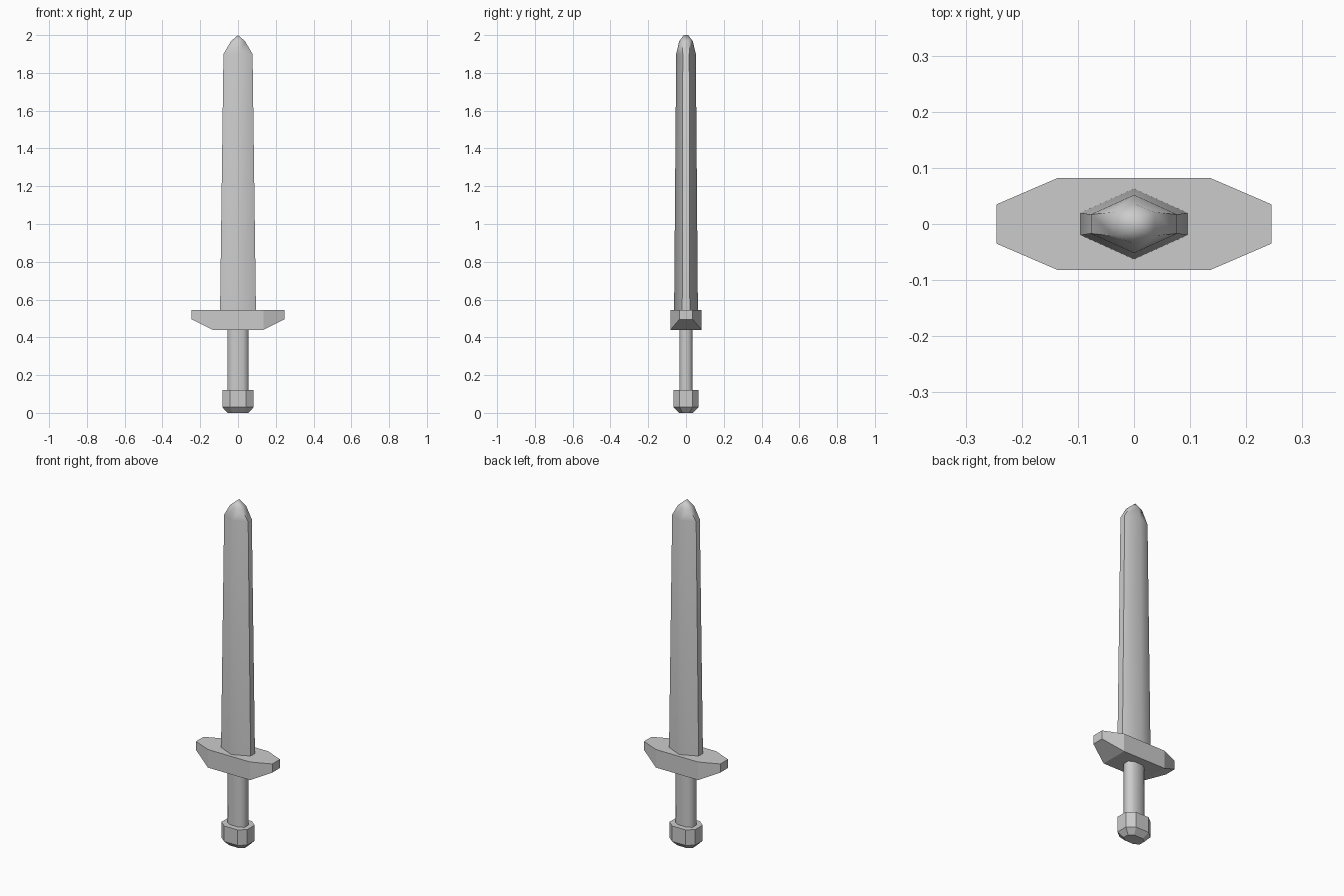
import bpy, bmesh, math

if "Cube" in bpy.data.objects:
    bpy.data.objects.remove(bpy.data.objects["Cube"])


def loft(name, rings, smooth=None):
    """Skin a list of equal-length closed rings and cap both ends."""
    bm = bmesh.new()
    rows = [[bm.verts.new(p) for p in ring] for ring in rings]
    n = len(rows[0])
    for a, b in zip(rows, rows[1:]):
        for i in range(n):
            j = (i + 1) % n
            bm.faces.new((a[i], a[j], b[j], b[i]))
    bm.faces.new(rows[0])
    bm.faces.new(rows[-1])
    bmesh.ops.remove_doubles(bm, verts=bm.verts, dist=0.0001)
    bmesh.ops.recalc_face_normals(bm, faces=bm.faces)
    mesh = bpy.data.meshes.new(name)
    bm.to_mesh(mesh)
    bm.free()
    obj = bpy.data.objects.new(name, mesh)
    bpy.context.collection.objects.link(obj)
    if smooth:
        bpy.ops.object.select_all(action='DESELECT')
        obj.select_set(True)
        bpy.context.view_layer.objects.active = obj
        bpy.ops.object.shade_smooth_by_angle(angle=math.radians(smooth))
    return obj


def blade_ring(z, x, edge, ridge):
    return [(x, -edge, z), (x, edge, z), (0, ridge, z),
            (-x, edge, z), (-x, -edge, z), (0, -ridge, z)]


def octagon(z, x, y, cx, cy):
    return [(x, -cy, z), (x, cy, z), (cx, y, z), (-cx, y, z),
            (-x, cy, z), (-x, -cy, z), (-cx, -y, z), (cx, -y, z)]


def guard_ring(x, y, z0, z1):
    return [(x, -y, z0), (x, y, z0), (x, y, z1), (x, -y, z1)]


# Blade: hexagonal section with soft ridge, tapering to a rounded point
loft("blade", [blade_ring(0.54, 0.095, 0.020, 0.063),
               blade_ring(1.90, 0.077, 0.017, 0.052),
               blade_ring(1.968, 0.037, 0.021, 0.036),
               blade_ring(2.00, 0.0, 0.012, 0.012)], 55)

# Cross guard: block with tapered ends
loft("cross_guard", [guard_ring(-0.245, 0.035, 0.495, 0.545),
                     guard_ring(-0.136, 0.082, 0.44, 0.545),
                     guard_ring(0.136, 0.082, 0.44, 0.545),
                     guard_ring(0.245, 0.035, 0.495, 0.545)])

# Grip: flattened smooth octagon
loft("grip", [octagon(z, 0.055, 0.035, 0.028, 0.018) for z in (0.11, 0.45)], 60)

# Pommel: octagonal nut with chamfered bottom
loft("pommel", [octagon(0.0, 0.055, 0.037, 0.029, 0.018),
                octagon(0.03, 0.083, 0.066, 0.043, 0.034),
                octagon(0.12, 0.083, 0.066, 0.043, 0.034)])
